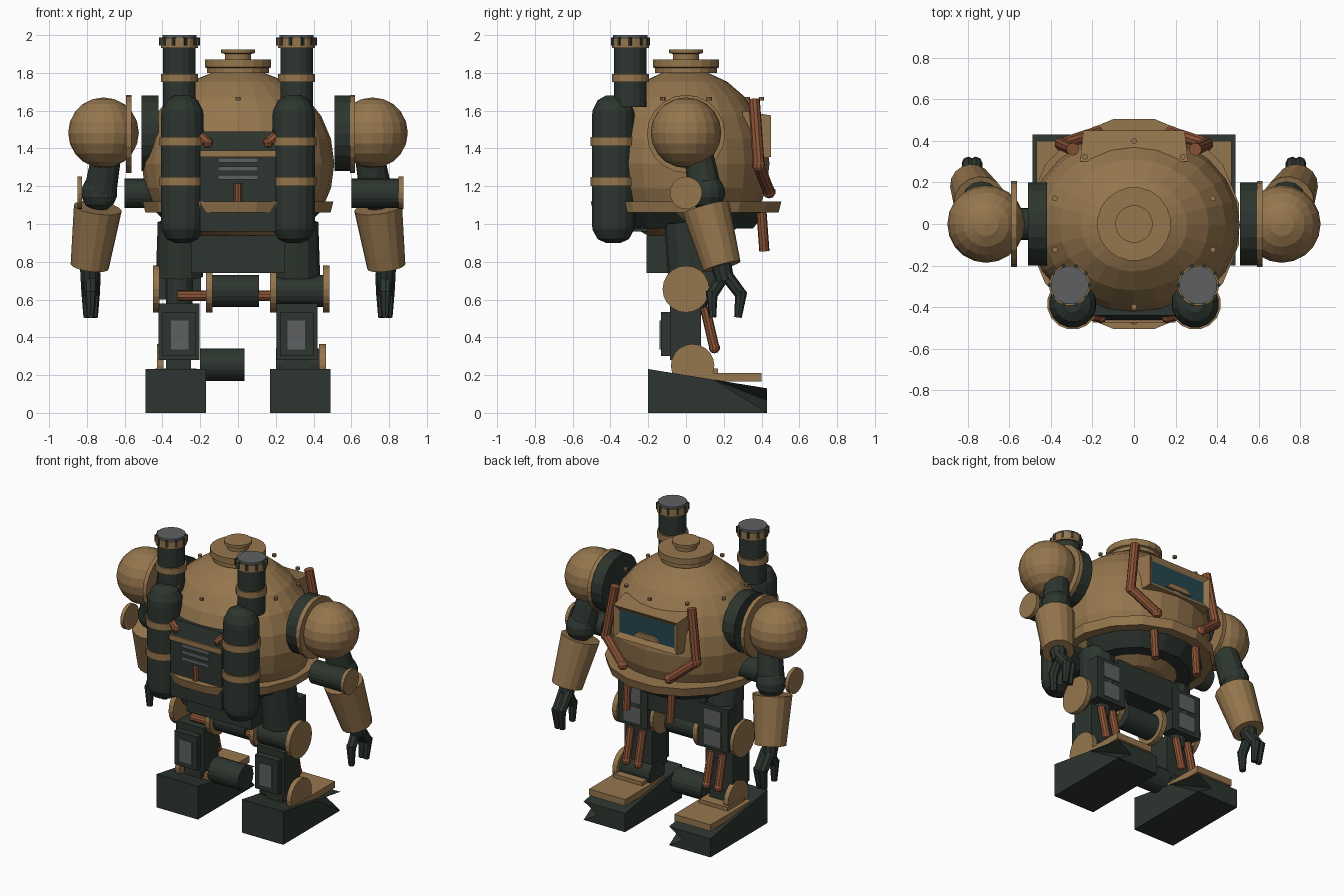
import bpy, bmesh, math
from mathutils import Vector, Matrix

if "Cube" in bpy.data.objects:
    bpy.data.objects.remove(bpy.data.objects["Cube"])

def mat(name, c):
    m = bpy.data.materials.new(name)
    m.diffuse_color = (*c, 1)
    m.use_nodes = True
    m.node_tree.nodes["Principled BSDF"].inputs["Base Color"].default_value = m.diffuse_color
    return m

BRASS = mat("brass", (0.30, 0.18, 0.075))
DARK = mat("dark_green", (0.026, 0.036, 0.028))
COPPER = mat("copper", (0.26, 0.085, 0.038))
GREY = mat("grey_metal", (0.11, 0.118, 0.122))
GLASS = mat("teal_glass", (0.018, 0.062, 0.078))

def finish(name, bm, m):
    bmesh.ops.recalc_face_normals(bm, faces=bm.faces)
    me = bpy.data.meshes.new(name)
    bm.to_mesh(me)
    bm.free()
    me.materials.append(m)
    ob = bpy.data.objects.new(name, me)
    bpy.context.collection.objects.link(ob)
    return ob

def cyl(name, a, b, r1, m, r2=None, n=16):
    a, b, bm = Vector(a), Vector(b), bmesh.new()
    M = Matrix.Translation((a + b) / 2) @ (b - a).to_track_quat('Z', 'Y').to_matrix().to_4x4()
    bmesh.ops.create_cone(bm, cap_ends=True, segments=n, radius1=r1, radius2=r2 or r1, depth=(b - a).length, matrix=M)
    return finish(name, bm, m)

def ball(name, c, r, m, n=16):
    bm = bmesh.new()
    r = r if isinstance(r, tuple) else (r, r, r)
    M = Matrix.Translation(c) @ Matrix.Diagonal((*r, 1))
    bmesh.ops.create_uvsphere(bm, u_segments=n, v_segments=n // 2, radius=1, matrix=M)
    return finish(name, bm, m)

def prism(name, pts, axis, lo, hi, m):
    """Extrude a 2D outline: axis 0 takes (y, z) points, axis 1 takes (x, z) points."""
    bm = bmesh.new()
    put = (lambda p, t: (t, *p)) if axis == 0 else (lambda p, t: (p[0], t, p[1]))
    a, b = [[bm.verts.new(put(p, t)) for p in pts] for t in (lo, hi)]
    bm.faces.new(a)
    bm.faces.new(b)
    for i in range(len(a)):
        bm.faces.new((a[i - 1], a[i], b[i], b[i - 1]))
    return finish(name, bm, m)

def box(name, x, y, z, m):
    return prism(name, [(y[0], z[0]), (y[1], z[0]), (y[1], z[1]), (y[0], z[1])], 0, *x, m)

def lathe(name, prof, c, m, n=16):
    bm = bmesh.new()
    ang = [(i + .5) * math.tau / n for i in range(n)]
    rings = [[bm.verts.new((c[0] + r * math.cos(t), c[1] + r * math.sin(t), z)) for t in ang] for r, z in prof]
    for p, q in zip(rings, rings[1:]):
        for i in range(n):
            bm.faces.new((p[i - 1], p[i], q[i], q[i - 1]))
    bm.faces.new(rings[0])
    bm.faces.new(rings[-1])
    return finish(name, bm, m)

def rod(name, pts, r, m, n=10):
    for i, (a, b) in enumerate(zip(pts, pts[1:])):
        cyl(f"{name}_{i}", a, b, r, m, n=n)
        ball(f"{name}_joint_{i}", b, r * 1.12, m, n)

# hull, with the dome floor flattened
dome = ball("hull_dome", (0, -0.005, 1.32), (0.51, 0.447, 0.5), BRASS, 24)
for v in dome.data.vertices:
    v.co.z = max(v.co.z, 0.99)
lathe("hull_bottom", [(0.36, 0.975), (0.45, 1.08)], (0, 0), DARK)
lathe("hull_keel", [(0.20, 0.935), (0.28, 0.98)], (0, 0), BRASS)
lathe("hull_belt", [(0.50, 1.06), (0.515, 1.12)], (0, 0), BRASS)
lathe("hatch", [(0.165, 1.80), (0.165, 1.825), (0.178, 1.83), (0.178, 1.872), (0.07, 1.872),
                (0.07, 1.90), (0.09, 1.905), (0.09, 1.925)], (0, 0), BRASS, 20)
for i in range(10):
    t = math.radians(90 + 36 * i)
    x, y = 0.4 * math.cos(t), 0.4 * math.sin(t)
    cyl(f"rivet_{i}", (x, y, 1.655), (x, y, 1.672), 0.014, BRASS, n=8)

# visor with tapered frame, recessed glass and notched sill
frame = box("visor_frame", (-0.26, 0.26), (0.30, 0.45), (1.34, 1.60), BRASS)
frame.data.materials.append(GLASS)
bm = bmesh.new()
bm.from_mesh(frame.data)
pane = max(bm.faces, key=lambda f: f.calc_center_median().y)
for v in pane.verts:
    v.co.x *= 0.94
    v.co.z += 0.015 if v.co.z < 1.4 else -0.025
bm.normal_update()
bmesh.ops.inset_individual(bm, faces=[pane], thickness=0.045)
bmesh.ops.translate(bm, vec=(0, -0.02, 0), verts=pane.verts)
pane.material_index = 1
bm.to_mesh(frame.data)
bm.free()
prism("visor_sill_notch", [(-0.10, 1.395), (0.10, 1.395), (0.065, 1.43), (-0.065, 1.43)], 1, 0.41, 0.445, BRASS)

# backpack
prism("backpack_box", [(-0.2, 0.96), (-0.462, 0.96), (-0.462, 1.39), (-0.44, 1.49), (-0.2, 1.49)], 0, -0.2, 0.2, DARK)
box("backpack_strip", (-0.2, 0.2), (-0.475, -0.40), (1.355, 1.39), BRASS)
for z in (1.235, 1.28, 1.325):
    box("vent_slat", (-0.105, 0.105), (-0.472, -0.45), (z, z + 0.024), GREY)
cyl("backpack_drain", (0, -0.465, 1.10), (0, -0.465, 1.215), 0.02, COPPER, n=8)

# pelvis and copper axle
box("pelvis", (-0.25, 0.25), (-0.21, 0.14), (0.74, 0.94), DARK)
cyl("hip_axle", (-0.32, -0.05, 0.62), (0.20, -0.05, 0.62), 0.027, COPPER, n=10)

for s, side in ((-1, "left_"), (1, "right_")):
    def P(x, y, z):
        return (s * x, y, z)

    def X(a, b):
        return sorted((s * a, s * b))

    # discs and axles: they start at the mirrored x and always run towards +x
    for part, x, length, y, z, r, m in (
            ("shoulder_collar", 0.51, 0.09, 0, 1.48, 0.2, DARK),
            ("shoulder_ring", 0.592, 0.028, 0, 1.477, 0.207, BRASS),
            ("elbow_axle", 0.6, 0.27, 0, 1.163, 0.078, DARK),
            ("elbow_disc", 0.85, 0.025, 0, 1.165, 0.086, BRASS),
            ("knee_axle", 0.17, 0.28, 0, 0.645, 0.085, DARK),
            ("inner_knee_disc", 0.17, 0.035, 0, 0.655, 0.124, BRASS),
            ("outer_knee_disc", 0.45, 0.035, 0, 0.655, 0.124, BRASS),
            ("ankle_axle", 0.2, 0.235, 0.035, 0.255, 0.085, DARK),
            ("ankle_disc", 0.43, 0.035, 0.035, 0.25, 0.115, BRASS)):
        cyl(side + part, (s * x, y, z), (s * x + length, y, z), r, m, n=20)

    # tank with two straps
    tank = (s * 0.295, -0.385)
    lathe(side + "tank", [(0.04, 0.90), (0.085, 0.92), (0.112, 0.97), (0.115, 1.0), (0.115, 1.57),
                          (0.112, 1.60), (0.085, 1.655), (0.04, 1.68)], tank, DARK)
    for z in (1.20, 1.412):
        lathe(side + "tank_strap", [(0.124, z), (0.124, z + 0.048)], tank, BRASS)
    rod(side + "tank_hose", [P(0.20, -0.44, 1.465), P(0.16, -0.45, 1.43)], 0.026, COPPER, 8)

    # chimney with notched crown
    cx, cy = s * 0.31, -0.295
    for part, r, lo, hi, m in (("chimney", 0.088, 1.62, 1.985, DARK), ("chimney_band", 0.1, 1.752, 1.795, BRASS),
                               ("chimney_crown", 0.1, 1.932, 1.985, BRASS), ("chimney_lid", 0.092, 1.98, 2.0, GREY)):
        lathe(side + part, [(r, lo), (r, hi)], (cx, cy), m)
    for i in range(10):
        x, y = cx + 0.096 * math.cos(i * math.tau / 10), cy + 0.096 * math.sin(i * math.tau / 10)
        cyl(side + f"crown_slot_{i}", (x, y, 1.945), (x, y, 1.988), 0.012, DARK, n=4)

    # arm and claw
    ball(side + "shoulder_ball", P(0.712, 0, 1.483), 0.187, BRASS, 20)
    cyl(side + "upper_arm", P(0.69, 0.06, 1.40), P(0.735, 0.11, 1.14), 0.078, DARK, 0.09, n=12)
    ball(side + "elbow", P(0.735, 0.11, 1.165), 0.098, DARK, 14)
    cyl(side + "forearm", P(0.742, 0.105, 1.085), P(0.785, 0.19, 0.775), 0.128, BRASS, 0.102, n=16)
    cyl(side + "wrist", P(0.785, 0.185, 0.79), P(0.785, 0.205, 0.70), 0.055, DARK, 0.05, n=10)
    for part, x, y, tip in (("inner_finger", 0.762, 0.293, 0.275), ("outer_finger", 0.798, 0.293, 0.275),
                            ("thumb", 0.78, 0.136, 0.14)):
        cyl(side + part + "_base", P(x, 0.205, 0.74), P(x, y, 0.625), 0.035, DARK, 0.031, n=8)
        cyl(side + part + "_tip", P(x, y, 0.645), P(x, tip, 0.505), 0.032, DARK, 0.02, n=8)

    # copper pipes around the visor and under the belt
    rod(side + "visor_pipe", [P(0.295, 0.36, 1.66), P(0.35, 0.385, 1.31), P(0.18, 0.44, 1.17)], 0.031, COPPER)
    cyl(side + "belt_pipe", P(0.17, 0.40, 1.06), P(0.17, 0.415, 0.855), 0.027, COPPER, n=10)

    # leg: thigh, shin, plates and grey panels
    cyl(side + "thigh", P(0.31, 0.03, 0.72), P(0.31, 0.0, 1.01), 0.125, DARK, 0.115, n=12)
    cyl(side + "knee_link", P(0.31, 0.04, 0.52), P(0.31, 0.04, 0.74), 0.07, DARK, n=12)
    for part, x, y, z, m in (
            ("thigh_plate", (0.195, 0.425), (0.04, 0.145), (0.60, 0.90), DARK),
            ("lower_thigh_panel", (0.245, 0.375), (0.14, 0.152), (0.625, 0.735), GREY),
            ("upper_thigh_panel", (0.245, 0.375), (0.14, 0.152), (0.765, 0.875), GREY),
            ("shin", (0.205, 0.42), (-0.085, 0.08), (0.28, 0.58), DARK),
            ("shin_plate", (0.225, 0.40), (-0.132, -0.08), (0.30, 0.535), DARK),
            ("shin_panel", (0.262, 0.355), (-0.139, -0.125), (0.335, 0.49), GREY),
            ("ankle_block", (0.25, 0.38), (-0.05, 0.1), (0.20, 0.30), DARK),
            ("toe_plate", (0.19, 0.47), (-0.04, 0.40), (0.165, 0.21), BRASS),
            ("instep_plate", (0.22, 0.44), (-0.02, 0.17), (0.20, 0.236), BRASS)):
        box(side + part, X(*x), y, z, m)
    for x in (0.265, 0.355):
        rod(side + "shin_piston", [P(x, 0.10, 0.56), P(x, 0.15, 0.345)], 0.027, COPPER)

    # foot, with the toe edge on the +x side notched inwards
    lo, hi = X(0.17, 0.49)
    foot = prism(side + "foot", [(-0.2, 0), (0.43, 0), (0.43, 0.065), (0.43, 0.13), (0.15, 0.175), (-0.2, 0.232)],
                 0, lo, hi, DARK)
    bm = bmesh.new()
    bm.from_mesh(foot.data)
    bm.verts.ensure_lookup_table()
    v = bm.verts[6:]
    flank = max(bm.faces, key=lambda f: f.calc_center_median().x)
    wedge = bmesh.utils.face_split(flank, v[4], v[1])[0]
    wedge = next(f for f in bm.faces if v[2] in f.verts and v[4] in f.verts)
    bmesh.utils.face_split(wedge, v[4], v[2])
    v[2].co.x -= 0.11
    bm.to_mesh(foot.data)
    bm.free()
